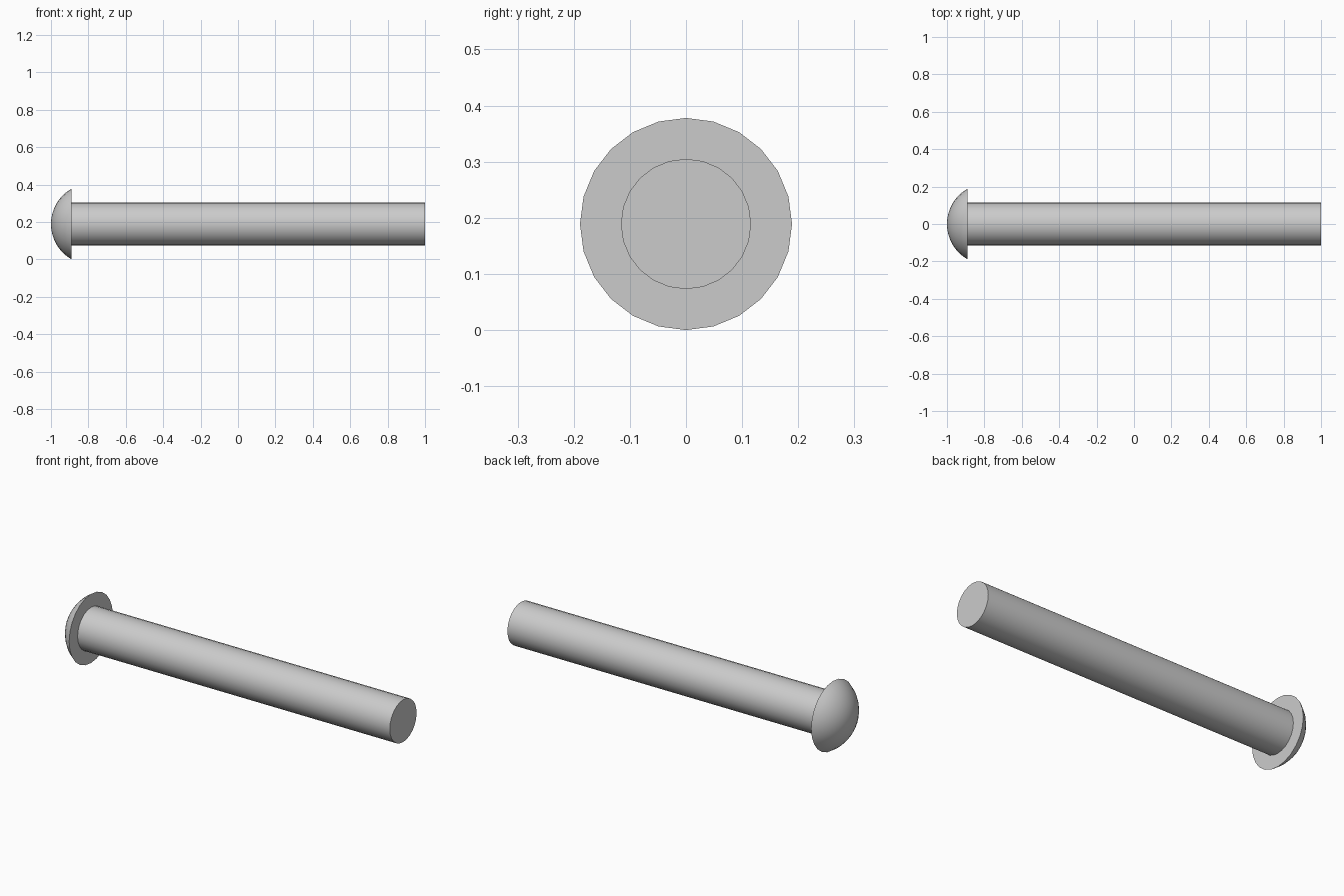
import bpy, math

if "Cube" in bpy.data.objects:
    bpy.data.objects.remove(bpy.data.objects["Cube"])

SIDES = 24
HEAD_R, SHAFT_R = 0.189, 0.116
HEAD_X, AXIS_Z = -0.89, 0.189


def lathe(name, profile):
    """Revolve (x, radius) points about the x axis; radius 0 becomes a pole, open ends are capped."""
    verts, rings, faces = [], [], []
    for x, r in profile:
        n = 1 if r == 0 else SIDES
        rings.append(list(range(len(verts), len(verts) + n)))
        for i in range(n):
            a = 2 * math.pi * i / SIDES
            verts.append((x, r * math.sin(a), AXIS_Z + r * math.cos(a)))
    for a, b in zip(rings, rings[1:]):
        for i in range(SIDES):
            j = (i + 1) % SIDES
            if len(a) == 1:
                faces.append((a[0], b[j], b[i]))
            else:
                faces.append((a[i], a[j], b[j], b[i]))
    if len(rings[0]) > 1:
        faces.append(rings[0][::-1])
    faces.append(rings[-1])
    mesh = bpy.data.meshes.new(name)
    mesh.from_pydata(verts, [], faces)
    obj = bpy.data.objects.new(name, mesh)
    bpy.context.collection.objects.link(obj)
    # consistent outward normals, smooth with sharp edges
    bpy.ops.object.select_all(action='DESELECT')
    obj.select_set(True)
    bpy.context.view_layer.objects.active = obj
    bpy.ops.object.mode_set(mode='EDIT')
    bpy.ops.mesh.select_all(action='SELECT')
    bpy.ops.mesh.normals_make_consistent(inside=False)
    bpy.ops.object.mode_set(mode='OBJECT')
    bpy.ops.object.shade_smooth_by_angle(angle=math.radians(35))
    return obj


# domed head: spherical cap with a flat underside
h = HEAD_X + 1
R = (HEAD_R ** 2 + h ** 2) / (2 * h)
rim = math.asin(HEAD_R / R)
STEPS = 8
dome = [(-1 + R * (1 - math.cos(rim * i / STEPS)), R * math.sin(rim * i / STEPS))
        for i in range(STEPS + 1)]
lathe("rivet_head", dome)

# straight shaft, seated in the head's underside
lathe("rivet_shaft", [(HEAD_X - 0.01, SHAFT_R), (1, SHAFT_R)])
